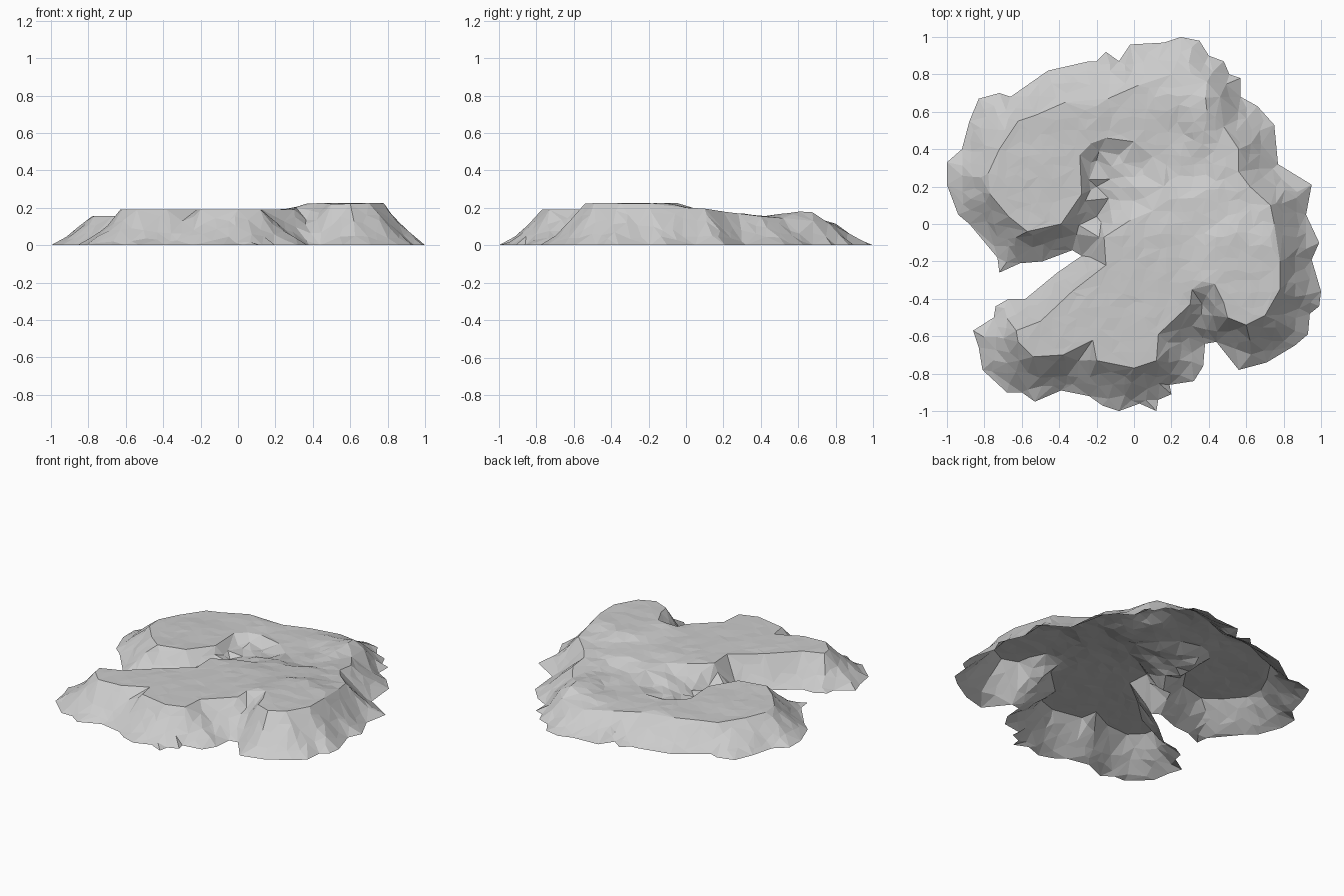
import bpy, bmesh, random
from mathutils import Vector
from mathutils.geometry import delaunay_2d_cdt, intersect_point_line

if "Cube" in bpy.data.objects:
    bpy.data.objects.remove(bpy.data.objects["Cube"])

random.seed(4)

# Foot of the mesa on the ground (hundredths of a unit, seen from above)
FOOT = [(25,100),(35,98),(40,90),(48,87),(51,80),(57,78),(57,68),(66,63),(75,53),(77,32),
        (95,21),(92,5),(99,-10),(95,-19),(100,-36),(99,-44),(94,-48),(93,-59),(86,-65),
        (71,-74),(56,-78),(44,-63),(38,-64),(37,-76),(32,-84),(19,-86),(20,-91),(13,-94),
        (12,-100),(3,-96),(-8,-100),(-17,-97),(-24,-92),(-39,-89),(-53,-95),(-60,-90),
        (-68,-90),(-81,-78),(-83,-66),(-86,-57),(-75,-50),(-74,-44),(-67,-40),(-58,-40),
        (-41,-26),(-28,-17),(-33,-14),(-49,-20),(-61,-21),(-72,-26),(-73,-18),(-88,0),
        (-94,5),(-100,21),(-100,33),(-92,40),(-88,55),(-83,67),(-72,70),(-66,68),(-56,75),
        (-46,82),(-24,87),(-20,87),(-15,92),(-8,87),(-2,96),(16,97)]
# Cliff rim of the C-shaped top
RIM = [(-63,-57),(-62,-63),(-54,-71),(-38,-70),(-22,-62),(-20,-73),(0,-77),(12,-73),
       (13,-59),(30,-43),(31,-35),(43,-32),(48,-42),(50,-50),(60,-54),(70,-49),(78,-35),
       (78,-20),(75,0),(73,10),(62,20),(56,28),(56,40),(48,52),(46,68),(39,76),(20,80),
       (2,74),(-14,67),(-37,65),(-53,58),(-62,55),(-72,40),(-78,27),(-77,16),(-67,4),
       (-57,-4),(-39,0),(-28,16),(-29,37),(-23,43),(-15,46),(0,44),(10,36),(16,20),
       (10,7),(-2,2),(-16,-7),(-15,-22),(-33,-36),(-50,-52)]
# Rising gully floor (x, y, z) and spot heights of the top
GULLY = [(-30,-15,0),(-20,4,4),(-20,20,7),(-20,34,9),(-8,37,10),(4,33,11.5)]
SPOTS = [(-50,-62,19),(-10,-50,19),(10,-68,19),(15,-30,19),(24,-46,19),(-8,-12,19),(20,-5,19),
         (45,-35,22.5),(70,-42,22.5),(60,-25,22.5),(70,-12,22.5),(52,-10,22.5),(40,8,19),
         (70,2,20),(62,15,18),(15,10,17.5),(27,32,14),(12,33,13),(20,48,13),(55,30,17),
         (56,40,15.5),(49,52,14.5),(39,54,17),(39,64,18.5),(46,68,13),(40,76,12),(20,80,11.5),
         (22,66,14.5),(1,74,13),(2,57,13.5),
         (-50,30,15.5),(-30,20,15.5),(-70,20,15.5),(-30,55,15.5),(-60,48,15)]


def scaled(points):
    return [Vector(p) / 100 for p in points]


foot, rim, gully, spots = map(scaled, (FOOT, RIM, GULLY, SPOTS))


def ring(pts):
    return list(zip(pts, pts[1:] + pts[:1]))


def nearest(p, segments):
    """Distance to the nearest segment, and the point on it."""
    best = (9, None)
    for a, b in segments:
        t = intersect_point_line(p, a.to_2d(), b.to_2d())[1]
        q = a.lerp(b, min(1, max(0, t)))
        best = min(best, ((q.to_2d() - p).length, q), key=lambda r: r[0])
    return best


def inside(p, pts):
    odd = False
    for a, b in ring(pts):
        if (a.y > p.y) != (b.y > p.y) and p.x < a.x + (b.x - a.x) * (p.y - a.y) / (b.y - a.y):
            odd = not odd
    return odd


def top_height(p):
    weights = [1 / ((s.to_2d() - p).length + 0.01) ** 4 for s in spots]
    return sum(w * s.z for w, s in zip(weights, spots)) / sum(weights)


foot_edges, rim_edges = ring(foot), ring(rim)
gully_edges = list(zip(gully, gully[1:]))


def height(p):
    if inside(p, rim):
        return top_height(p)
    d_rim, q = nearest(p, rim_edges)
    d_foot = nearest(p, foot_edges)[0]
    d_gully, g = nearest(p, gully_edges)
    base, d = (g.z, d_gully) if d_gully < d_foot else (0, d_foot)
    t = d / (d + d_rim + 1e-6)
    return base + (top_height(q) - base) * t ** 1.2


# Outline, rim and a jittered grid joined in one triangulation
points = foot + rim + [g.to_2d() for g in gully[1:]]
nf, nr, ng = len(foot), len(rim), len(gully) - 1
edges = [(i, (i + 1) % nf) for i in range(nf)]
edges += [(nf + i, nf + (i + 1) % nr) for i in range(nr)]
STEP = 0.062
for i in range(-17, 18):
    for j in range(-17, 18):
        p = Vector((i + random.uniform(-.3, .3), j + random.uniform(-.3, .3))) * STEP
        if inside(p, foot) and nearest(p, foot_edges + rim_edges + gully_edges)[0] > 0.026:
            points.append(p)
verts, _, faces, origin, _, _ = delaunay_2d_cdt(points, edges, [], 1, 1e-5)

bm = bmesh.new()
made = []
for v, src in zip(verts, origin):
    k = src[0] if src else -1
    if 0 <= k < nf:
        z = 0
    elif nf <= k < nf + nr:
        z = top_height(v)
    elif nf + nr <= k < nf + nr + ng:
        z = gully[k - nf - nr + 1].z
    else:
        rough = .002 if inside(v, rim) else .006
        z = max(0.004, height(v) + random.uniform(-rough, rough))
    made.append(bm.verts.new((v.x, v.y, z)))
for f in faces:
    c = sum((verts[i] for i in f), Vector((0, 0))) / len(f)
    if inside(c, foot):
        face = bm.faces.new([made[i] for i in f])
        face.normal_update()
        if face.normal.z < 0:
            face.normal_flip()
bmesh.ops.delete(bm, geom=[v for v in bm.verts if not v.link_faces], context='VERTS')

# Rock shell, open underneath
mesh = bpy.data.meshes.new("rock_plateau")
bm.to_mesh(mesh)
bm.free()
rock = bpy.data.materials.new("grey_rock")
rock.diffuse_color = (0.6, 0.6, 0.6, 1)
rock.use_nodes = True
rock.node_tree.nodes["Principled BSDF"].inputs["Base Color"].default_value = rock.diffuse_color
mesh.materials.append(rock)
bpy.context.collection.objects.link(bpy.data.objects.new("rock_plateau", mesh))
